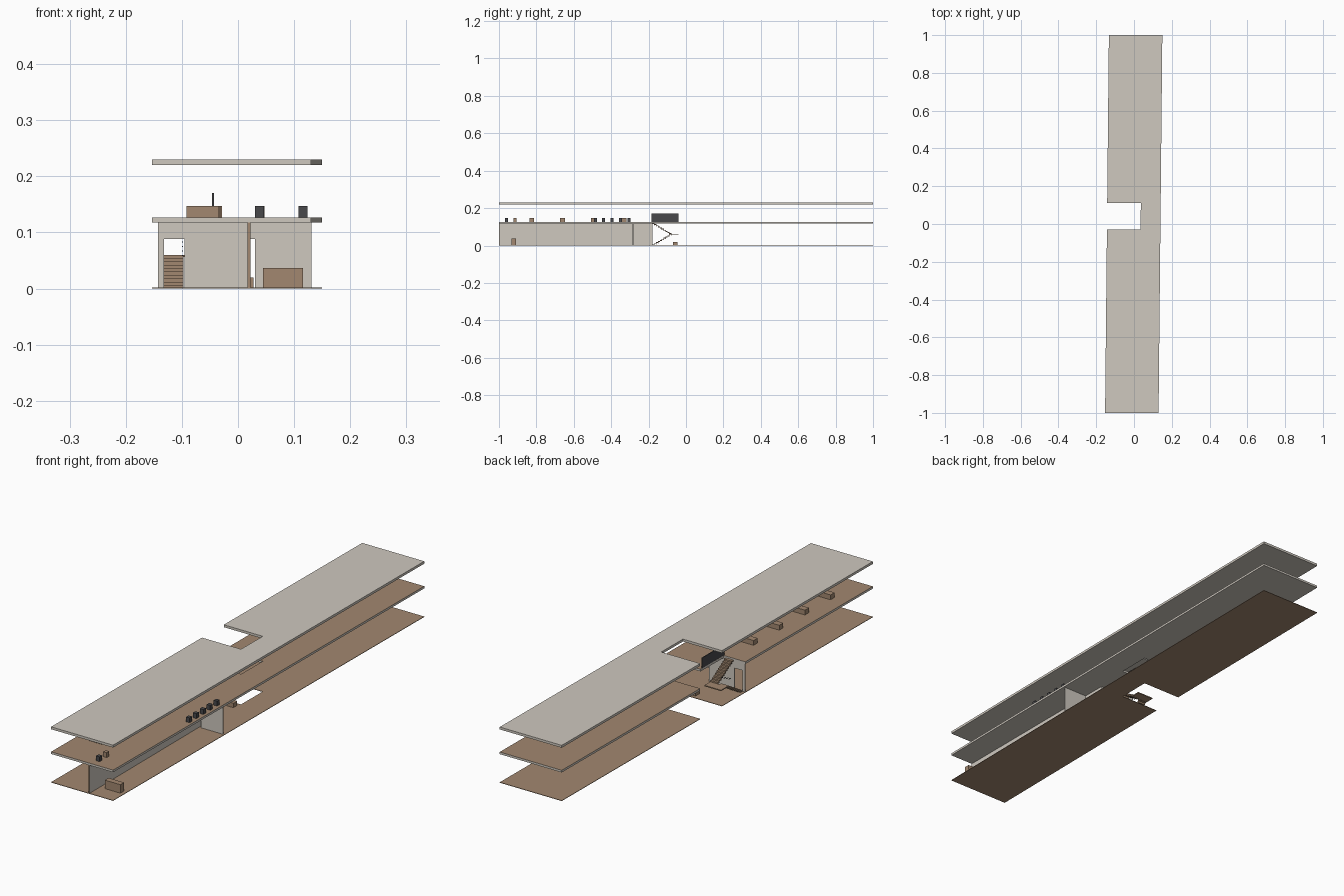
import bpy, bmesh
from mathutils import Vector

cube = bpy.data.objects.get("Cube")
if cube:
    bpy.data.objects.remove(cube, do_unlink=True)


def material(name, rgb):
    m = bpy.data.materials.new(name)
    m.use_nodes = True
    m.diffuse_color = (*rgb, 1)
    m.node_tree.nodes["Principled BSDF"].inputs["Base Color"].default_value = (*rgb, 1)
    return m


STONE = material("pale stone", (0.62, 0.58, 0.52))
WOOD = material("warm wood", (0.36, 0.245, 0.16))
DARK = material("charcoal", (0.065, 0.065, 0.07))
SKEW = 0.01      # the plan leans slightly sideways along its length


def prism(name, outline, z0, z1, mats):
    """Extrude a plan outline; a second material covers upward faces."""
    bm = bmesh.new()
    face = bm.faces.new([bm.verts.new((x, y, z0)) for x, y in outline])
    geo = bmesh.ops.extrude_face_region(bm, geom=[face])["geom"]
    bmesh.ops.translate(bm, vec=Vector((0, 0, z1 - z0)),
                        verts=[g for g in geo if isinstance(g, bmesh.types.BMVert)])
    bmesh.ops.recalc_face_normals(bm, faces=bm.faces)
    for f in bm.faces:
        f.material_index = len(mats) - 1 if f.normal.z > 0.5 else 0
    mesh = bpy.data.meshes.new(name)
    bm.to_mesh(mesh)
    bm.free()
    for m in mats:
        mesh.materials.append(m)
    ob = bpy.data.objects.new(name, mesh)
    bpy.context.collection.objects.link(ob)
    return ob


def box(name, x, y, z, mat):
    """Axis-aligned block from three (low, high) ranges."""
    plan = [(x[0], y[0]), (x[1], y[0]), (x[1], y[1]), (x[0], y[1])]
    return prism(name, plan, z[0], z[1], [mat])


def slab(name, z0, z1, mats, stairwell=False):
    """Long floor plate with a courtyard notch in its right-hand edge."""
    left, right, inner = -0.143, 0.14, 0.035
    pts = [(left, -1), (right, -1), (right, 1), (left, 1),
           (left, 0.11), (inner, 0.11), (inner, -0.03)]
    pts += [(-0.045, -0.03), (-0.045, -0.18), (left, -0.18)] if stairwell else [(left, -0.03)]
    return prism(name, [(x + SKEW * y, y) for x, y in pts], z0, z1, mats)


# Floors and roof
slab("ground_floor", 0, 0.002, [WOOD])
slab("upper_floor", 0.118, 0.127, [STONE, WOOD], stairwell=True)
slab("roof", 0.22, 0.23, [STONE])

# Ground floor walls
H = (0.002, 0.118)
DOOR = 0.088
box("spine_wall", (0.017, 0.022), (-0.998, -0.18), H, STONE)
box("spine_wall_end", (0.017, 0.022), (-1.0, -0.998), H, WOOD)
box("room_wall", (0.03, 0.131), (-0.285, -0.28), H, STONE)
box("room_lintel", (0.022, 0.03), (-0.285, -0.28), (DOOR, H[1]), STONE)
CROSS = (-0.185, -0.18)
box("stair_wall", (-0.095, 0.017), CROSS, H, STONE)
box("stair_wall_edge", (-0.143, -0.132), CROSS, H, STONE)
box("stair_door_lintel", (-0.132, -0.095), CROSS, (DOOR, H[1]), STONE)

# Two stair flights joined by a landing
STEPS = 10
run, rise = 0.01, 0.006
for i in range(STEPS):
    y = -0.18 + i * run
    low = i * rise
    box("lower_step", (-0.132, -0.097), (y, y + run + 0.002), (low + 0.001, low + rise), WOOD)
    box("lower_riser", (-0.132, -0.097), (y, y + 0.002), (max(0, low - rise), low + rise), WOOD)
    high = 0.12 - i * rise
    box("upper_step", (-0.091, -0.056), (y, y + run + 0.002), (high - rise + 0.001, high), WOOD)
    box("upper_riser", (-0.091, -0.056), (y + run, y + run + 0.002), (high - 2 * rise, high), WOOD)
box("landing", (-0.132, -0.056), (-0.08, -0.04), (0.056, 0.06), WOOD)
for i in range(4):
    y, z = -0.15 + i * 0.016, 0.058 + i * 0.008
    box("handrail_bar", (-0.1, -0.098), (y, y + 0.012), (z, z + 0.002), DARK)
box("stair_screen", (-0.046, -0.043), (-0.185, -0.04), (0.127, 0.17), DARK)

# Upper floor furniture
TOP = (0.127, 0.147)
for i in range(4):
    y = -0.825 + i * 0.165
    x = -0.06 + SKEW * (y + 0.58)
    box("desk", (x - 0.029, x + 0.029), (y - 0.013, y + 0.013), TOP, WOOD)


def seat(name, x, y, mat):
    box(name, (x - 0.008, x + 0.008), (y - 0.008, y + 0.008), TOP, mat)


for i in range(5):
    seat("side_seat", 0.116, -0.485 + i * 0.045, DARK)
seat("front_seat", 0.038, -0.96, DARK)
seat("front_stool", 0.039, -0.915, WOOD)

# Ground floor furniture
box("reception_counter", (0.045, 0.116), (-0.932, -0.908), (0.002, 0.037), WOOD)
box("courtyard_bench", (-0.012, 0.028), (-0.07, -0.045), (0.002, 0.02), WOOD)
